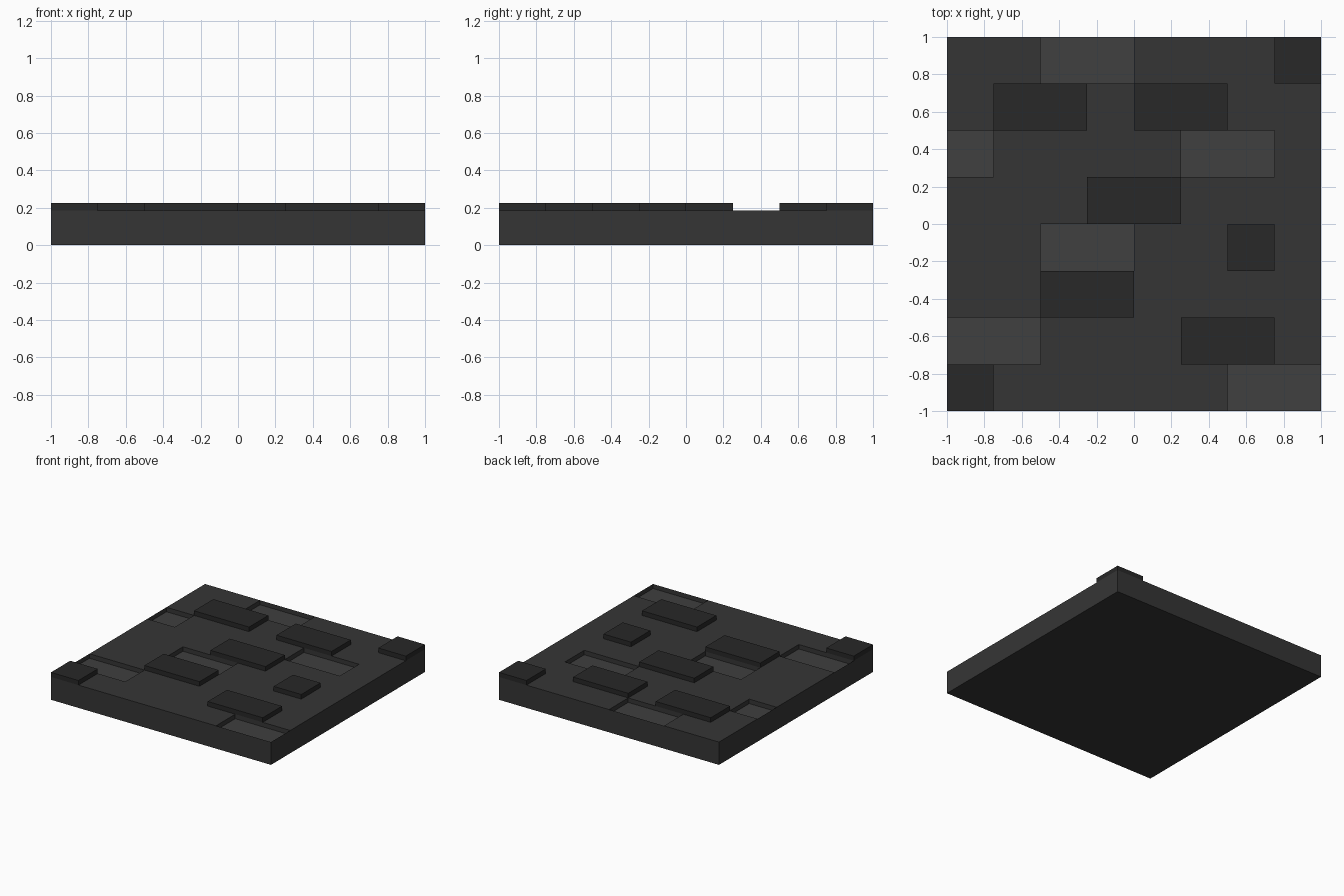
import bpy, bmesh

if "Cube" in bpy.data.objects:
    bpy.data.objects.remove(bpy.data.objects["Cube"])

CELL = 0.25
FLOOR, MID, TOP = 0.15, 0.187, 0.225

# Brick rectangles in grid cells from the front-left corner: column, row, length
RAISED = [(7, 7, 1), (1, 6, 2), (4, 6, 2), (3, 4, 2), (6, 3, 1), (2, 2, 2), (5, 1, 2), (0, 0, 1)]
SUNKEN = [(2, 7, 2), (0, 5, 1), (5, 5, 2), (2, 3, 2), (0, 1, 2), (6, 0, 2)]


def material(name, v):
    m = bpy.data.materials.new(name)
    m.diffuse_color = (v, v, v, 1)
    m.use_nodes = True
    m.node_tree.nodes["Principled BSDF"].inputs["Base Color"].default_value = m.diffuse_color
    return m


def finish(bm, name, mat):
    bmesh.ops.remove_doubles(bm, verts=bm.verts, dist=1e-5)
    me = bpy.data.meshes.new(name)
    bm.to_mesh(me)
    bm.free()
    me.materials.append(mat)
    ob = bpy.data.objects.new(name, me)
    bpy.context.collection.objects.link(ob)


def quad(bm, *pts):
    bm.faces.new([bm.verts.new(p) for p in pts])


def sides(bm, x0, x1, y0, y1, z0, z1, skip_border=False):
    # Vertical walls facing outward when z0 < z1, inward when z0 > z1
    ring = [(x0, y0), (x1, y0), (x1, y1), (x0, y1)]
    for a, b in zip(ring, ring[1:] + ring[:1]):
        on_border = any(a[k] == b[k] and abs(a[k]) == 1 for k in (0, 1))
        if not (skip_border and on_border):
            quad(bm, (*a, z0), (*b, z0), (*b, z1), (*a, z1))


def cap(bm, x0, x1, y0, y1, z):
    quad(bm, (x0, y0, z), (x1, y0, z), (x1, y1, z), (x0, y1, z))


def rect(col, row, length):
    x, y = col * CELL - 1, row * CELL - 1
    return x, x + length * CELL, y, y + CELL


base = material("stone", 0.036)
dark = material("dark_stone", 0.021)
light = material("light_stone", 0.05)

# Slab: sides, underside, and a top surface left open over the sunken bricks
holes = {(c + i, r) for c, r, n in SUNKEN for i in range(n)}
bm = bmesh.new()
sides(bm, -1, 1, -1, 1, 0, MID)
quad(bm, (-1, -1, 0), (-1, 1, 0), (1, 1, 0), (1, -1, 0))
for c in range(8):
    for r in range(8):
        if (c, r) not in holes:
            cap(bm, *rect(c, r, 1), MID)
for s in SUNKEN:
    sides(bm, *rect(*s), MID, FLOOR, skip_border=True)
finish(bm, "slab", base)

# Raised bricks
for i, s in enumerate(RAISED):
    bm = bmesh.new()
    sides(bm, *rect(*s), MID, TOP)
    cap(bm, *rect(*s), TOP)
    finish(bm, f"raised_brick_{i + 1}", dark)

# Sunken brick faces
for i, s in enumerate(SUNKEN):
    bm = bmesh.new()
    cap(bm, *rect(*s), FLOOR)
    finish(bm, f"sunken_brick_{i + 1}", light)
